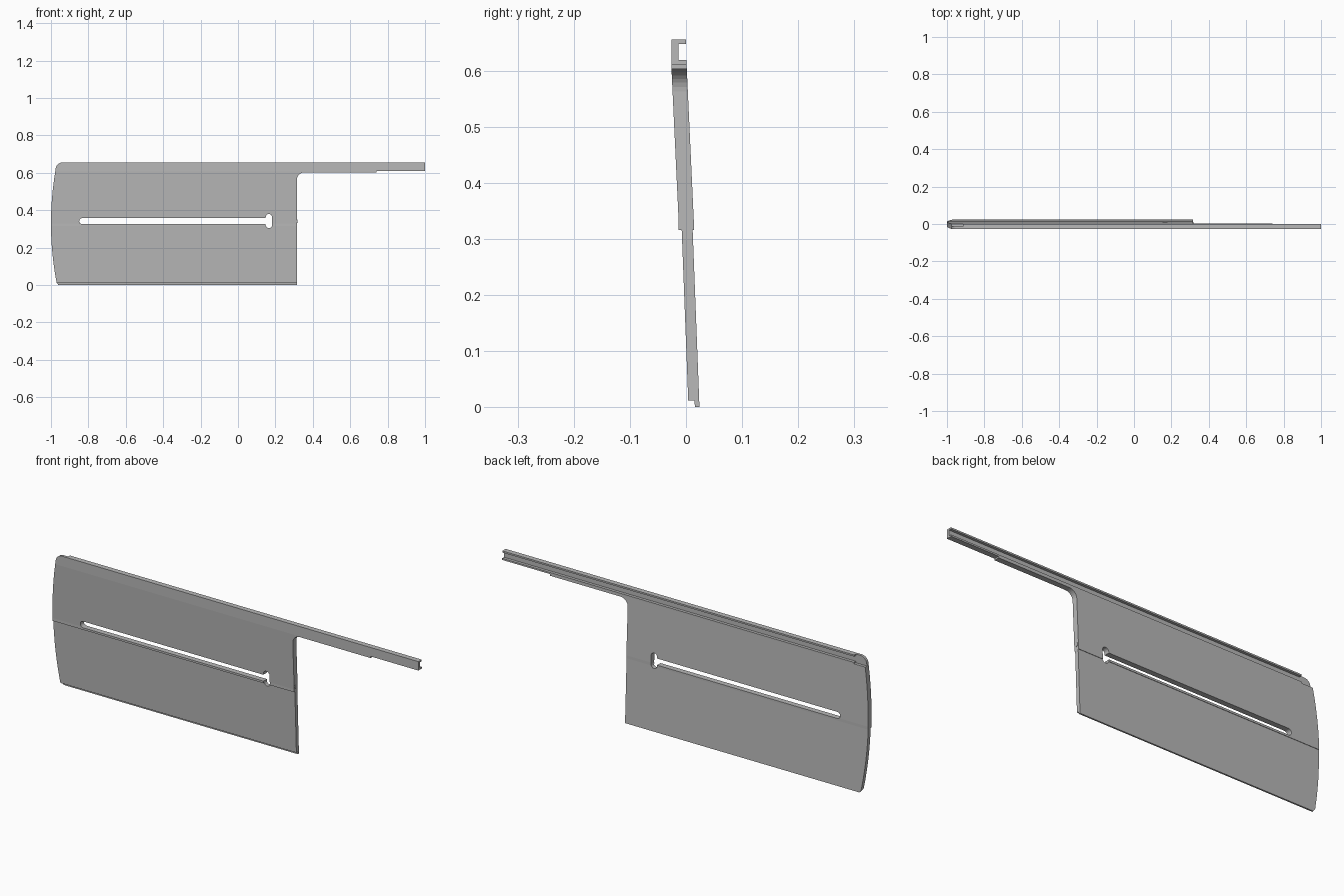
import bpy, math

cube = bpy.data.objects.get("Cube")
if cube:
    bpy.data.objects.remove(cube)

grey = bpy.data.materials.new("plain_grey")
grey.use_nodes = True
tone = (0.48, 0.48, 0.48, 1)
grey.diffuse_color = tone
grey.node_tree.nodes["Principled BSDF"].inputs["Base Color"].default_value = tone


def prism(name, pts, axis, a, b):
    """Extrude an outline along x (points are y, z) or y (points are x, z)."""
    def place(p, d):
        return (d, p[0], p[1]) if axis == "x" else (p[0], d, p[1])
    n = len(pts)
    verts = [place(p, d) for d in (a, b) for p in pts]
    faces = [list(range(n)), list(range(2 * n - 1, n - 1, -1))]
    faces += [(i, i + n, (i + 1) % n + n, (i + 1) % n) for i in range(n)]
    mesh = bpy.data.meshes.new(name)
    mesh.from_pydata(verts, [], faces)
    mesh.materials.append(grey)
    obj = bpy.data.objects.new(name, mesh)
    bpy.context.collection.objects.link(obj)
    bpy.context.view_layer.objects.active = obj
    for o in bpy.context.selected_objects:
        o.select_set(False)
    obj.select_set(True)
    bpy.ops.object.mode_set(mode="EDIT")
    bpy.ops.mesh.select_all(action="SELECT")
    bpy.ops.mesh.normals_make_consistent(inside=False)
    bpy.ops.object.mode_set(mode="OBJECT")
    return obj


def arc(cx, cz, r, start, end, steps=8):
    angles = [math.radians(start + (end - start) * i / steps) for i in range(steps + 1)]
    return [(cx + r * math.cos(t), cz + r * math.sin(t)) for t in angles]


def boolean(obj, cutter, operation):
    mod = obj.modifiers.new("shape", "BOOLEAN")
    mod.operation, mod.object, mod.solver = operation, cutter, "EXACT"
    bpy.context.view_layer.objects.active = obj
    bpy.ops.object.modifier_apply(modifier=mod.name)


# Cross-sections (y, z) of the two leaning panels and the channel rail
upper_section = [(-0.026, 0.655), (-0.026, 0.606), (-0.013, 0.33), (-0.013, 0.316),
                 (0.014, 0.316), (0.014, 0.33), (0.001, 0.612), (-0.013, 0.612), (-0.013, 0.655)]
lower_section = [(-0.008, 0.325), (0.004, 0.012), (0.015, 0.012), (0.016, 0),
                 (0.024, 0), (0.0115, 0.325)]
rail_section = [(-0.026, 0.655), (-0.026, 0.611), (0.001, 0.611), (0.001, 0.619),
                (-0.013, 0.619), (-0.013, 0.647), (0, 0.647), (0, 0.655)]

upper_panel = prism("upper_panel", upper_section, "x", -1.1, 1.1)
lower_panel = prism("lower_panel", lower_section, "x", -1.1, 1.1)
rail = prism("channel_rail", rail_section, "x", -0.915, 1)

# Front outline with a bowed end, rounded corners and an arm
bow = [(-1 + 0.3 * (z - 0.33) ** 2, z) for z in [0.012 + 0.05 * i for i in range(13)]]
outline = [(0.315, -0.01), (-0.96, -0.01), (-0.96, 0)] + bow
outline += arc(-0.94, 0.62, 0.035, 170, 90)
outline += [(-0.93, 0.66), (0.74, 0.66), (0.74, 0.603)]
outline += arc(0.355, 0.563, 0.04, 90, 180)
outline_cutter = prism("outline_cutter", outline, "y", -0.1, 0.1)

# Long slot and the upright slot at its end
long_slot = prism("long_slot", arc(-0.833, 0.342, 0.016, 90, 270)
                  + [(0.165, 0.326), (0.165, 0.358)], "y", -0.1, 0.1)
end_slot = prism("end_slot", arc(0.165, 0.363, 0.017, 0, 180)
                 + arc(0.165, 0.321, 0.017, 180, 360), "y", -0.1, 0.1)

for panel in (upper_panel, lower_panel):
    boolean(panel, outline_cutter, "INTERSECT")
    for slot in (long_slot, end_slot):
        boolean(panel, slot, "DIFFERENCE")
for cutter in (outline_cutter, long_slot, end_slot):
    bpy.data.objects.remove(cutter)

# Hinge pin showing at the straight edge
prism("hinge_pin", arc(0, 0.341, 0.01, 0, 330, 11), "x", 0.2, 0.317)
